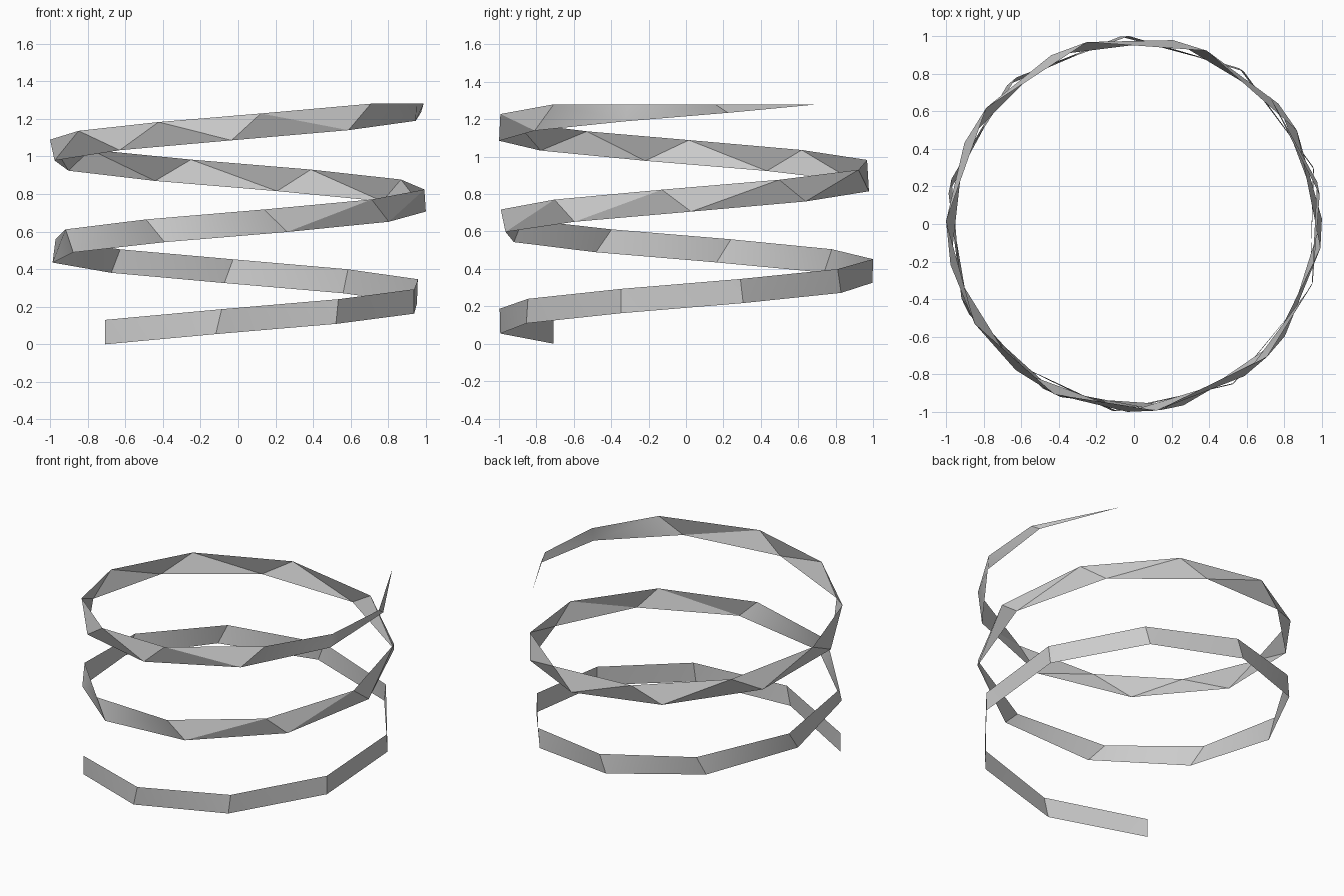
import bpy
import bmesh
from math import radians, sin, cos

default_cube = bpy.data.objects.get("Cube")
if default_cube:
    bpy.data.objects.remove(default_cube, do_unlink=True)

RADIUS = 1.0
HEIGHT = 1.28
BAND = 0.13          # height of the ribbon
SWEEP = 900          # degrees turned from bottom to tip
START = -135         # heading of the bottom end

# Degrees turned at each corner of the two edges
lower_turns = [38.2 * k for k in range(19)] + [726, 763, 801, 836, 868, SWEEP]
upper_turns = [0] + [40 + 37.3 * k for k in range(18)] + [707, 740, 772, 810, 837, 864, SWEEP]


def helix_point(turn, lift):
    """Point on the rising circle, clipped flat at the full height."""
    heading = radians(START + turn)
    height = min(HEIGHT * turn / SWEEP + lift, HEIGHT)
    return (RADIUS * cos(heading), RADIUS * sin(heading), height)


# Ribbon: zigzag the two edges together along the shorter diagonal
bm = bmesh.new()
lower = [bm.verts.new(helix_point(t, 0)) for t in lower_turns]
upper = [bm.verts.new(helix_point(t, BAND)) for t in upper_turns[:-1]]
upper.append(lower[-1])  # both edges meet in the pointed tip

i = j = 0
while i < len(lower) - 1 or j < len(upper) - 1:
    can_lower = i < len(lower) - 1
    can_upper = j < len(upper) - 1
    if can_lower and can_upper:
        step_lower = (lower[i + 1].co - upper[j].co).length
        step_upper = (upper[j + 1].co - lower[i].co).length
        can_lower = step_lower <= step_upper
    if can_lower:
        corners = (lower[i], lower[i + 1], upper[j])
        i += 1
    else:
        corners = (lower[i], upper[j + 1], upper[j])
        j += 1
    if len(set(corners)) == len(corners):
        bm.faces.new(corners)

mesh = bpy.data.meshes.new("spiral_ribbon")
bm.to_mesh(mesh)
bm.free()
ribbon = bpy.data.objects.new("spiral_ribbon", mesh)
bpy.context.collection.objects.link(ribbon)

# Plain grey finish
grey = bpy.data.materials.new("light_grey")
grey.use_nodes = True
colour = (0.6, 0.6, 0.6, 1)
grey.diffuse_color = colour
for node in grey.node_tree.nodes:
    if node.type == "BSDF_PRINCIPLED":
        node.inputs["Base Color"].default_value = colour
mesh.materials.append(grey)

# Soft diagonals, crisp folds
bpy.ops.object.select_all(action="DESELECT")
ribbon.select_set(True)
bpy.context.view_layer.objects.active = ribbon
bpy.ops.object.shade_smooth_by_angle(angle=radians(30))
